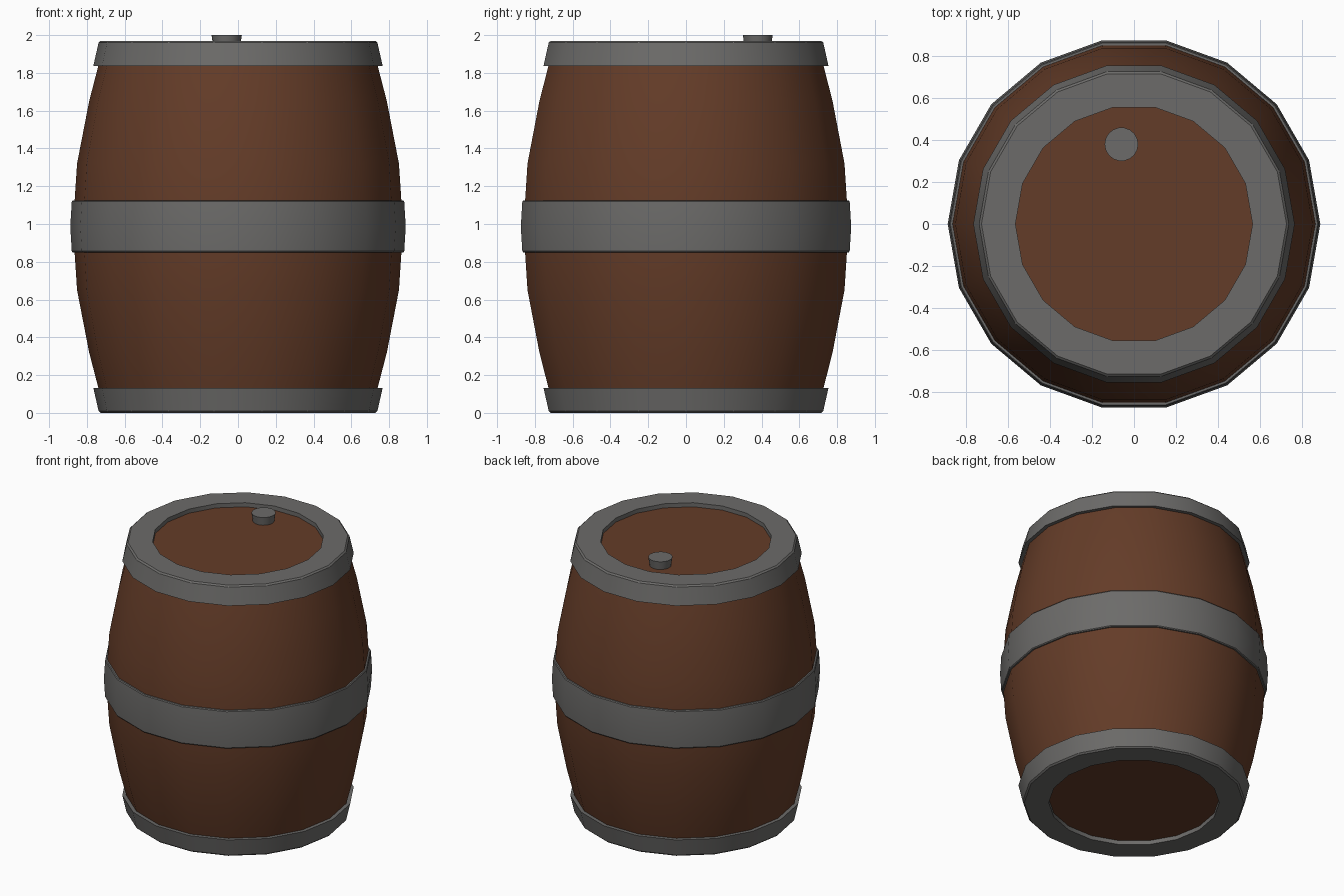
import bpy, bmesh, math

if "Cube" in bpy.data.objects:
    bpy.data.objects.remove(bpy.data.objects["Cube"])

SIDES = 18
MID = 0.985  # the barrel mirrors about this height


def material(name, rgb):
    m = bpy.data.materials.new(name)
    m.diffuse_color = (*rgb, 1)
    m.use_nodes = True
    m.node_tree.nodes["Principled BSDF"].inputs["Base Color"].default_value = m.diffuse_color
    return m


wood = material("brown_wood", (0.127, 0.045, 0.021))
iron = material("grey_iron", (0.150, 0.147, 0.142))


def lathe(name, profile, mat, closed, sides=SIDES, centre=(0, 0)):
    """Revolve (radius, z) points; open profiles get flat end caps."""
    bm = bmesh.new()
    rings = []
    for r, z in profile:
        rings.append([bm.verts.new((centre[0] + r * math.cos(2 * math.pi * i / sides),
                                    centre[1] + r * math.sin(2 * math.pi * i / sides), z))
                      for i in range(sides)])
    pairs = list(zip(rings, rings[1:]))
    if closed:
        pairs.append((rings[-1], rings[0]))
    else:
        bm.faces.new(rings[0])
        bm.faces.new(rings[-1])
    for a, b in pairs:
        for i in range(sides):
            j = (i + 1) % sides
            bm.faces.new((a[i], a[j], b[j], b[i]))
    bmesh.ops.recalc_face_normals(bm, faces=bm.faces)
    me = bpy.data.meshes.new(name)
    bm.to_mesh(me)
    bm.free()
    me.materials.append(mat)
    ob = bpy.data.objects.new(name, me)
    bpy.context.collection.objects.link(ob)
    bpy.ops.object.select_all(action='DESELECT')
    ob.select_set(True)
    bpy.context.view_layer.objects.active = ob
    bpy.ops.object.shade_smooth_by_angle(angle=math.radians(30))
    return ob


def flip(points):
    return [(r, 2 * MID - z) for r, z in points]


# Bulging wooden body, its flat ends being the recessed lids
half = [(0.71, 0.03), (0.74, 0.135), (0.788, 0.32), (0.852, 0.65)]
lathe("barrel_body", half + [(0.874, MID)] + flip(half)[::-1], wood, False)

# Iron rims at both ends
rim = [(0.565, 1.92), (0.565, 1.97), (0.727, 1.97), (0.738, 1.96),
       (0.766, 1.837), (0.72, 1.837)]
lathe("top_rim", rim, iron, True)
lathe("bottom_rim", flip(rim), iron, True)

# Iron band round the middle
lathe("middle_band", [(0.85, 0.85), (0.875, 0.85), (0.88, 0.856), (0.888, MID),
                      (0.88, 1.119), (0.875, 1.125), (0.85, 1.125)], iron, True)

# Bung in the lid
lathe("bung", [(0.07, 1.93), (0.08, 2.0)], iron, False, centre=(-0.06, 0.38))
